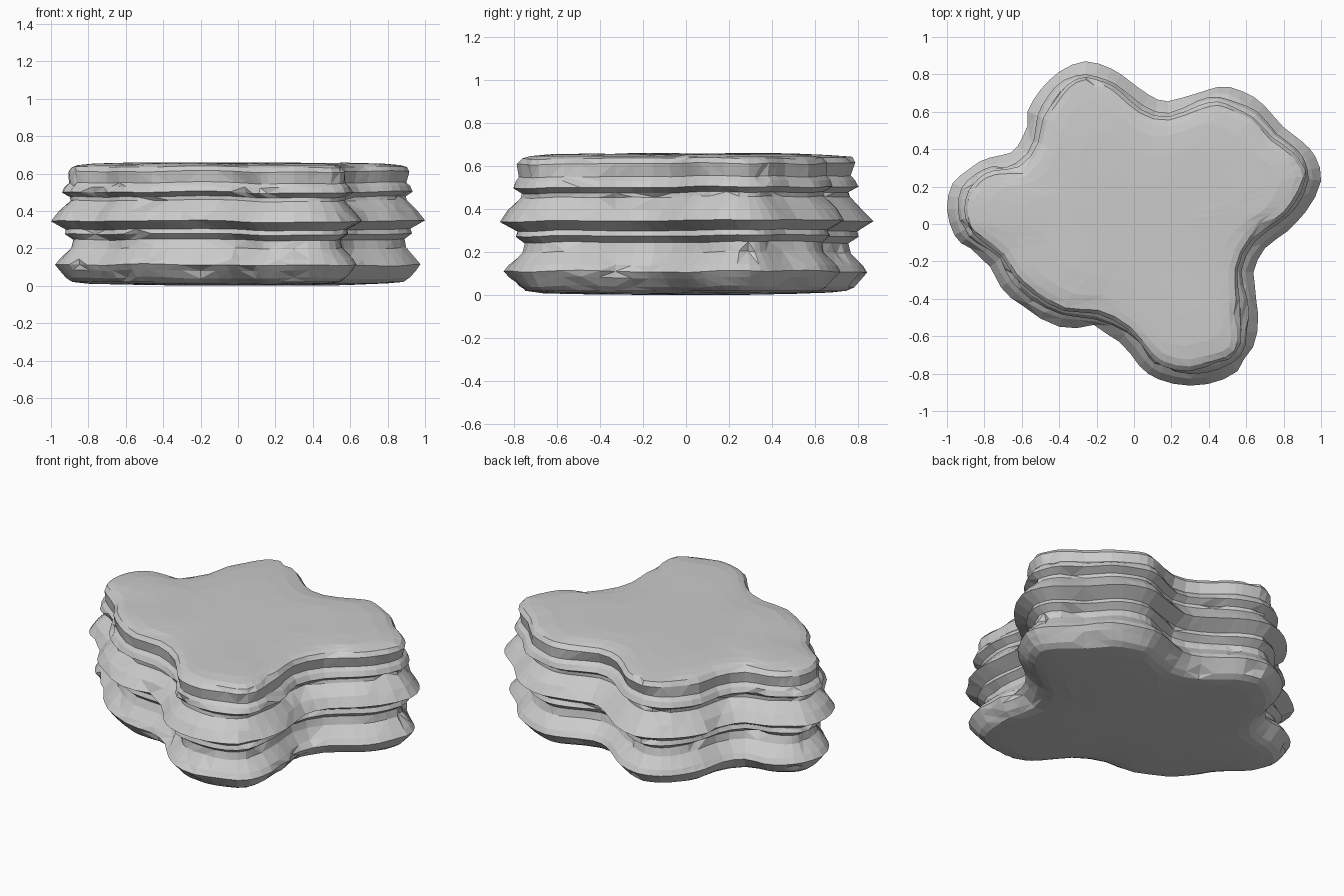
import bpy
import bmesh
import random
from mathutils import Vector, noise

random.seed(7)

cube = bpy.data.objects.get("Cube")
if cube:
    bpy.data.objects.remove(cube, do_unlink=True)

# Widest plan outline of the rock, anticlockwise from the left (+x) lobe
OUTLINE = [
    (1, .23), (.97, .36), (.9, .44), (.8, .52), (.7, .64), (.58, .71), (.45, .74),
    (.33, .71), (.18, .66), (.08, .69), (-.03, .77), (-.12, .83), (-.26, .87),
    (-.4, .82), (-.5, .72), (-.57, .6), (-.6, .47), (-.66, .38), (-.77, .36),
    (-.88, .31), (-.97, .22), (-1, .08), (-.96, -.06), (-.88, -.14), (-.77, -.23),
    (-.71, -.34), (-.59, -.45), (-.4, -.55), (-.22, -.56), (-.08, -.63),
    (.03, -.76), (.13, -.83), (.3, -.865), (.48, -.83), (.61, -.73), (.66, -.58),
    (.66, -.4), (.64, -.26), (.7, -.13), (.82, -.04), (.92, .06)]

# Strata profile: (height, inset from the widest outline)
STRATA = [
    (.02, .12), (.04, .085), (.08, .05), (.11, .025), (.14, .045), (.2, .1),
    (.245, .11), (.275, .07), (.3, .08), (.345, 0), (.4, .045), (.455, .1),
    (.475, .1), (.5, .06), (.53, .075), (.55, .095), (.61, .085), (.635, .105),
    (.645, .14)]


def refine(points):
    """Insert a smooth midpoint in every span of a closed outline."""
    result = []
    count = len(points)
    for i in range(count):
        a, b, c, d = (Vector(points[(i + k) % count]) for k in (-1, 0, 1, 2))
        result += [b, (9 * (b + c) - a - d) / 16]
    return result


def inward_normals(points):
    """Inward direction at each outline point, averaged over its neighbours."""
    count = len(points)
    result = []
    for i in range(count):
        along = points[(i + 2) % count] - points[i - 2]
        result.append(Vector((-along.y, along.x)).normalized())
    return result


def add_ring(bm, coords):
    return [bm.verts.new(co) for co in coords]


def bridge(bm, lower, upper):
    count = len(lower)
    for i in range(count):
        j = (i + 1) % count
        a, b, c, d = lower[i], lower[j], upper[j], upper[i]
        # Alternate the diagonals at random for a chipped surface
        if random.random() < .5:
            bm.faces.new((a, b, c))
            bm.faces.new((a, c, d))
        else:
            bm.faces.new((a, b, d))
            bm.faces.new((b, c, d))


def cap_rings(bm, edge, height, top):
    """Gently uneven cap that closes the rock from its rim to the middle."""
    previous = edge
    for scale, blend in ((.9, .5), (.68, .85), (.4, 1)):
        coords = []
        for v in edge:
            x, y = v.co.x * scale, v.co.y * scale
            z = v.co.z + (height - v.co.z) * blend
            bump = noise.noise((x * 3, y * 3, height)) * .005
            coords.append((x, y, min(z + bump, .66) if top else max(z + bump, 0)))
        ring = add_ring(bm, coords)
        bridge(bm, *((previous, ring) if top else (ring, previous)))
        previous = ring
    bm.faces.new(previous if top else previous[::-1])


outline = refine(OUTLINE)
normals = inward_normals(outline)
bm = bmesh.new()

# Layered sides, with uneven ledges and a few chips
rings = []
for level, (height, inset) in enumerate(STRATA):
    rim = level in (0, len(STRATA) - 1)
    coords = []
    for p, n in zip(outline, normals):
        depth = inset + .02 * noise.noise((p.x * 4, p.y * 4, height * 9))
        z = height + .012 * noise.noise((p.x * 3, p.y * 3, height * 2 + 5))
        if rim:
            z = height
        elif random.random() < .07:
            depth += random.uniform(0, .025)
        q = p + n * max(depth, 0)
        coords.append((q.x, q.y, z))
    rings.append(add_ring(bm, coords))

for lower, upper in zip(rings, rings[1:]):
    bridge(bm, lower, upper)

cap_rings(bm, rings[-1], .658, True)
cap_rings(bm, rings[0], .002, False)

bmesh.ops.recalc_face_normals(bm, faces=bm.faces)
mesh = bpy.data.meshes.new("layered_rock")
bm.to_mesh(mesh)
bm.free()

# Single stone colour
stone = bpy.data.materials.new("stone grey")
stone.use_nodes = True
colour = (.6, .6, .6, 1)
stone.diffuse_color = colour
stone.node_tree.nodes["Principled BSDF"].inputs["Base Color"].default_value = colour
mesh.materials.append(stone)

rock = bpy.data.objects.new("layered_rock", mesh)
bpy.context.collection.objects.link(rock)
